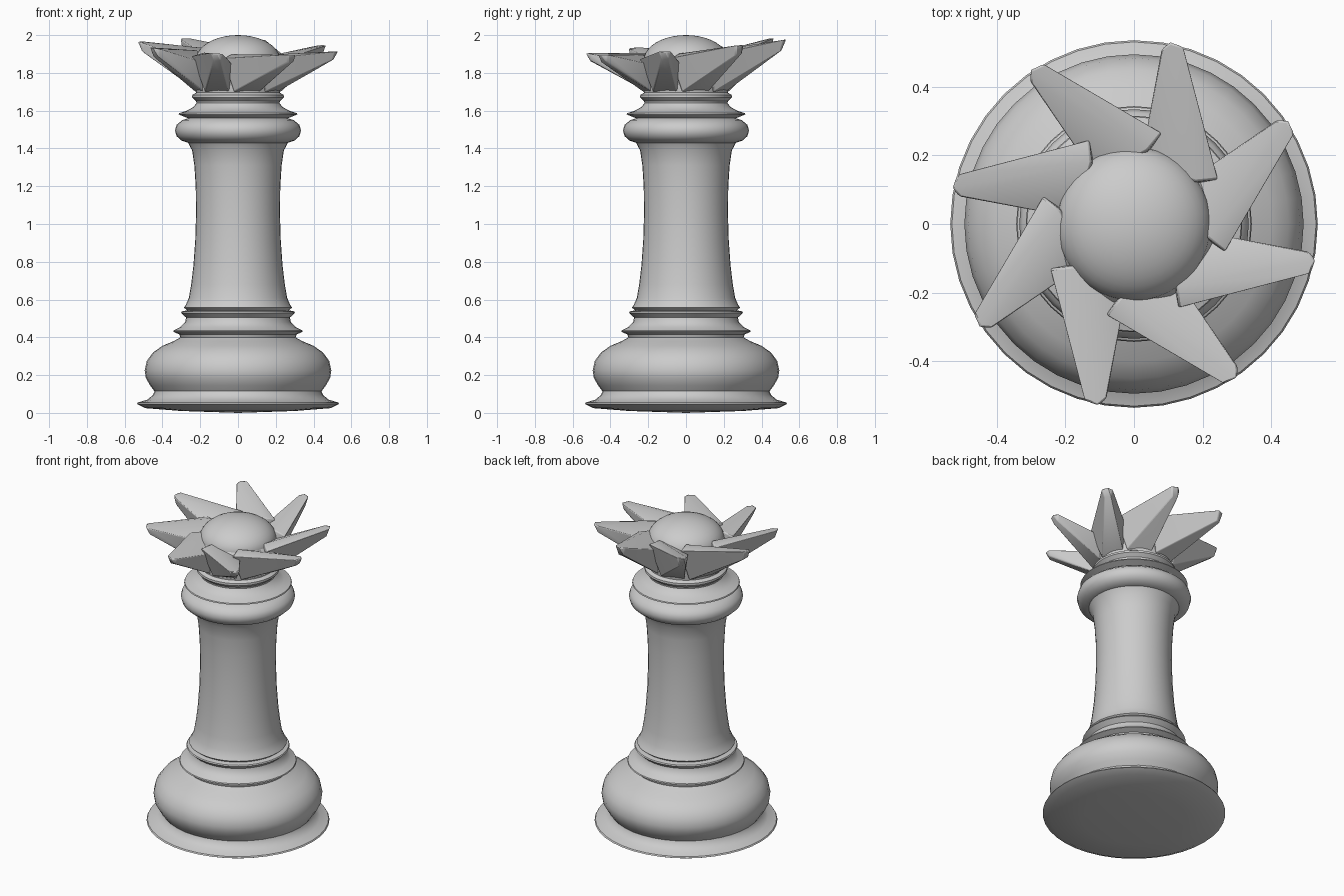
import bpy, bmesh, math
from mathutils import Vector, Matrix


def finish(bm, name, angle=35, bevel=0.0):
    bmesh.ops.recalc_face_normals(bm, faces=bm.faces)
    mesh = bpy.data.meshes.new(name)
    bm.to_mesh(mesh)
    bm.free()
    ob = bpy.data.objects.new(name, mesh)
    bpy.context.collection.objects.link(ob)
    bpy.ops.object.select_all(action='DESELECT')
    ob.select_set(True)
    bpy.context.view_layer.objects.active = ob
    bpy.ops.object.shade_smooth_by_angle(angle=math.radians(angle))
    if bevel:
        mod = ob.modifiers.new("soft_edges", 'BEVEL')
        mod.width = bevel
        mod.segments = 2
    return ob


def lathe(name, profile, steps=40):
    bm = bmesh.new()
    verts = [bm.verts.new((r, 0, z)) for r, z in profile]
    edges = [bm.edges.new(pair) for pair in zip(verts, verts[1:])]
    bmesh.ops.spin(bm, geom=verts + edges, cent=(0, 0, 0), axis=(0, 0, 1),
                   angle=math.tau, steps=steps)
    bmesh.ops.remove_doubles(bm, verts=bm.verts, dist=0.0005)
    return finish(bm, name)


# Base: flared foot, bulging drum and two thin collars
lathe("base", [
    (0, 0.0), (0.3, 0.01), (0.49, 0.025), (0.535, 0.047), (0.53, 0.055),
    (0.48, 0.07), (0.45, 0.095), (0.443, 0.115), (0.465, 0.145),
    (0.488, 0.185), (0.494, 0.225), (0.483, 0.275), (0.45, 0.32),
    (0.40, 0.355), (0.34, 0.38), (0.305, 0.40), (0.31, 0.415),
    (0.343, 0.43), (0.34, 0.437), (0.305, 0.455), (0.28, 0.48),
    (0.275, 0.505), (0.302, 0.53), (0.298, 0.537), (0.26, 0.545), (0, 0.545)])

# Column: waisted shaft
lathe("column", [
    (0, 0.54), (0.265, 0.54), (0.286, 0.557), (0.275, 0.575), (0.26, 0.61),
    (0.248, 0.68), (0.236, 0.78), (0.226, 0.92), (0.222, 1.06),
    (0.224, 1.20), (0.231, 1.31), (0.243, 1.39), (0.262, 1.425),
    (0.27, 1.44), (0, 1.44)])

# Neck: rounded ring, sharp collar and small bead
lathe("neck", [
    (0, 1.43), (0.265, 1.43), (0.30, 1.442), (0.325, 1.465), (0.334, 1.495),
    (0.325, 1.525), (0.295, 1.55), (0.265, 1.56), (0.282, 1.567),
    (0.315, 1.58), (0.312, 1.587), (0.27, 1.60), (0.235, 1.62),
    (0.22, 1.64), (0.222, 1.65), (0.243, 1.67), (0.242, 1.683),
    (0.222, 1.695), (0.225, 1.72), (0.235, 1.86), (0.22, 1.88), (0, 1.88)])

# Dome on top
bm = bmesh.new()
bmesh.ops.create_uvsphere(bm, u_segments=40, v_segments=20, radius=1)
bmesh.ops.transform(bm, verts=bm.verts, matrix=Matrix.LocRotScale(
    Vector((0, 0, 1.865)), None, Vector((0.225, 0.225, 0.135))))
finish(bm, "dome")

# Crown: eight swept blades, rim slightly tilted
BLADE = [(0.515, 0.032, 0.015), (0.54, 0.012, 0.02), (0.535, -0.028, 0.02),
         (0.515, 0.022, -0.025), (0.52, -0.018, -0.03),
         (0.18, -0.21, -0.03), (0.16, -0.15, -0.01),
         (0.285, -0.01, -0.10), (0.17, 0.02, -0.08),
         (0.215, 0.0, -0.22), (0.18, -0.14, -0.22), (0.10, -0.05, -0.22)]
for i in range(8):
    bm = bmesh.new()
    rot = Matrix.Rotation(math.radians(77.5 - 45 * i), 3, 'Z')
    for x, y, h in BLADE:
        p = rot @ Vector((x, y, 0))
        tilt = (0.07 * p.y - 0.03 * p.x) * max(0, (h + 0.22) / 0.22)
        bm.verts.new((p.x, p.y, 1.92 + h + tilt))
    out = bmesh.ops.convex_hull(bm, input=bm.verts)
    junk = {v for v in out["geom_interior"] + out["geom_unused"]
            if isinstance(v, bmesh.types.BMVert)}
    if junk:
        bmesh.ops.delete(bm, geom=list(junk), context='VERTS')
    finish(bm, f"crown_blade_{i + 1}", bevel=0.006)
